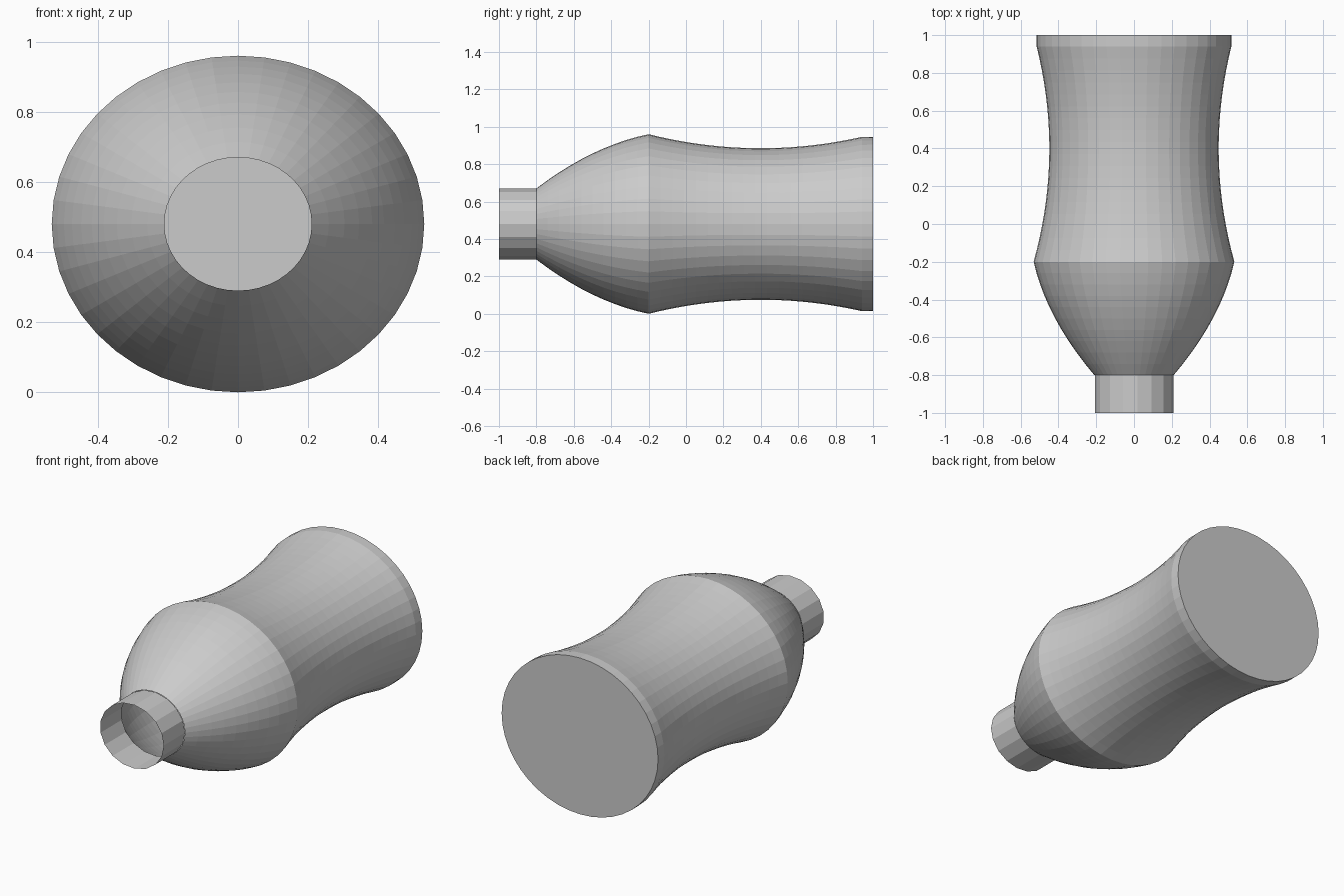
import bpy, bmesh, math

if "Cube" in bpy.data.objects:
    bpy.data.objects.remove(bpy.data.objects["Cube"])

CENTRE_Z = 0.48
X_STRETCH = 1.107   # cross-section is slightly wider than tall


def lathe_y(name, profile, sides, cap_end=False):
    """Sweep (y, radius) points around the y axis as flat-shaded rings."""
    bm = bmesh.new()
    rings = []
    for y, r in profile:
        ring = []
        for i in range(sides):
            a = 2 * math.pi * i / sides
            ring.append(bm.verts.new((r * X_STRETCH * math.cos(a), y,
                                      CENTRE_Z + r * math.sin(a))))
        rings.append(ring)
    for a, b in zip(rings, rings[1:]):
        for i in range(sides):
            j = (i + 1) % sides
            bm.faces.new((a[i], a[j], b[j], b[i]))
    if cap_end:
        bm.faces.new(rings[-1][::-1])
    bmesh.ops.recalc_face_normals(bm, faces=bm.faces)
    mesh = bpy.data.meshes.new(name)
    bm.to_mesh(mesh)
    bm.free()
    obj = bpy.data.objects.new(name, mesh)
    bpy.context.collection.objects.link(obj)
    return obj


def shoulder(t):
    # convex curve from the neck out to the widest ring
    return (-0.8 + 0.6 * t, 0.19 + 0.458 * t - 0.168 * t * t)


def waist(y):
    # parabolic pinch, narrowest at y = 0.4
    return (y, 0.405 + 0.208 * (y - 0.4) ** 2)


# Open neck tube
lathe_y("neck", [(-1.0, 0.19), (-0.8, 0.19)], 17)

# Body: shoulder, pinched waist, short straight foot and closed base
profile = [shoulder(i / 10) for i in range(11)]
profile += [waist(-0.2 + 1.14 * i / 18) for i in range(1, 19)]
profile.append((1.0, 0.466))
lathe_y("bottle_body", profile, 44, cap_end=True)
